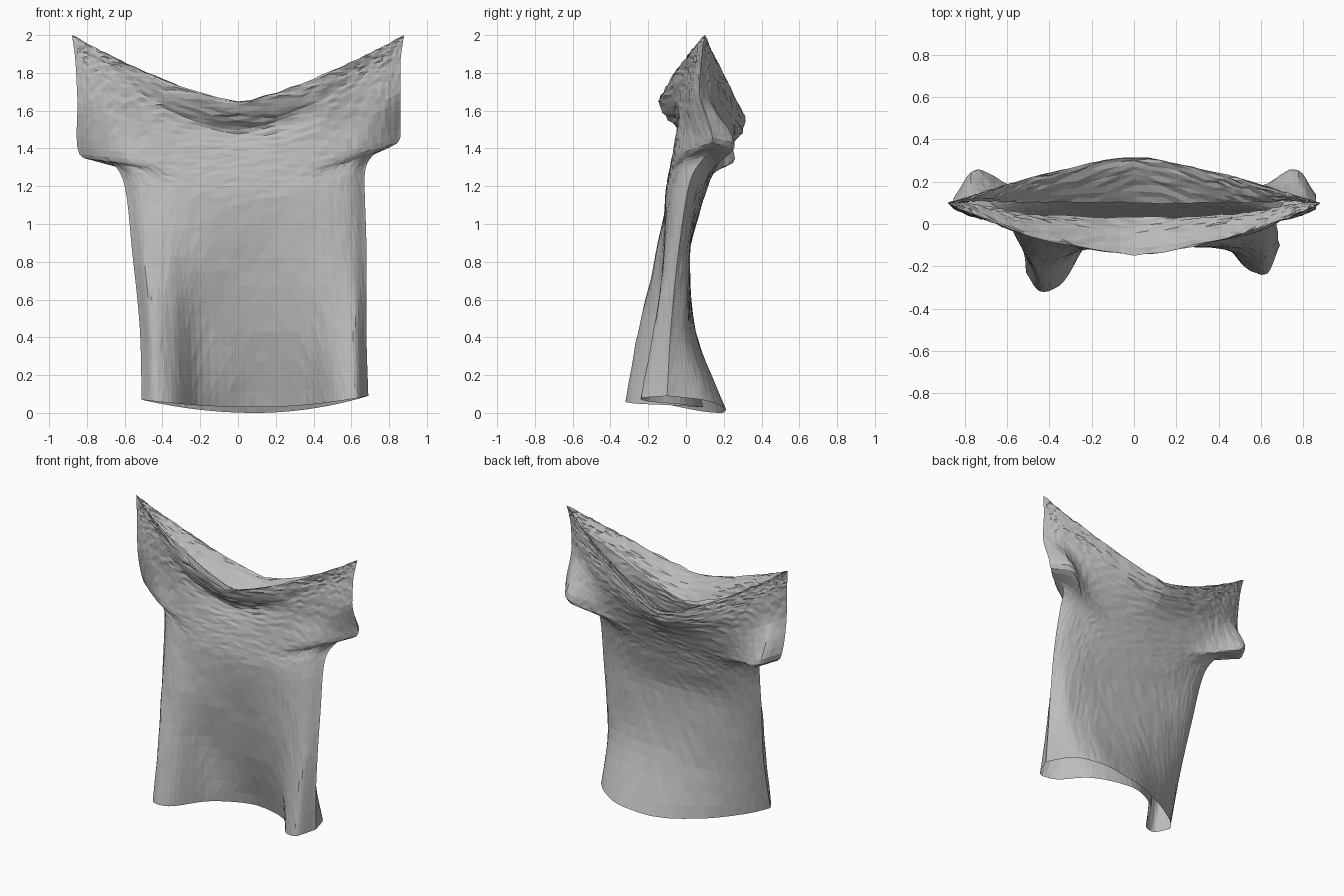
import bpy, bmesh, random

if "Cube" in bpy.data.objects:
    bpy.data.objects.remove(bpy.data.objects["Cube"])
random.seed(4)

# Side seams (x, y, z) from hem to shoulder tip, then turned inside the collar
RIGHT_SEAM = [(-.51, -.23, .07), (-.52, -.14, .45), (-.56, -.06, .85), (-.6, .02, 1.2),
              (-.68, .1, 1.33), (-.84, .13, 1.37), (-.85, .07, 1.65), (-.86, .08, 1.85),
              (-.87, .09, 1.94), (-.88, .1, 2), (-.86, .1, 1.97), (-.82, .1, 1.9)]
LEFT_SEAM = [(.69, -.1, .09), (.68, -.08, .45), (.68, -.04, .85), (.67, .02, 1.22),
             (.71, .1, 1.36), (.86, .14, 1.46), (.86, .07, 1.7), (.86, .08, 1.85),
             (.87, .09, 1.94), (.88, .1, 2), (.86, .1, 1.97), (.82, .1, 1.9)]

# Height of each level at the middle of the sheets
FRONT_Z = [.03, .43, .82, 1.1, 1.22, 1.32, 1.4, 1.48, 1.57, 1.65, 1.61, 1.53]
BACK_Z = [0, .43, .82, 1.05, 1.15, 1.26, 1.37, 1.44, 1.49, 1.56, 1.52, 1.43]

# Positions across a sheet, from right seam to left seam
NODES = [-1, -.88, -.7, -.45, 0, .45, .7, .88, 1]


def mirrored(*half):
    return half + half[-2::-1]


# Depth (y) of each level at the inner positions
FRONT_Y = [(-.32, -.27, -.04, .09, 0, -.19, -.24),
           (-.25, -.2, -.06, -.02, -.08, -.15, -.17),
           (-.15, -.16, -.12, -.08, -.11, -.12, -.1),
           mirrored(-.05, -.09, -.11, -.11),
           mirrored(0, -.05, -.09, -.1),
           mirrored(.06, -.03, -.07, -.08),
           mirrored(.03, 0, -.05, -.06),
           mirrored(.04, 0, -.04, -.035),
           mirrored(.05, 0, -.07, -.11),
           mirrored(.05, -.01, -.08, -.145),
           mirrored(.07, .03, .01, -.04),
           mirrored(.09, .06, .04, .03)]
BACK_Y = [(-.14, -.05, .05, .18, .21, .17, .08),
          (-.08, -.03, .01, .05, .05, .03, 0),
          (-.02, 0, .01, .02, .02, .02, 0),
          mirrored(.05, .06, .07, .07),
          mirrored(.12, .11, .1, .1),
          mirrored(.26, .18, .14, .14),
          mirrored(.14, .17, .19, .2),
          mirrored(.13, .18, .23, .26),
          mirrored(.13, .18, .24, .3),
          mirrored(.13, .18, .24, .315),
          mirrored(.12, .15, .19, .23),
          mirrored(.11, .1, .1, .1)]
STEPS = 5
COLS = 6 * (len(NODES) - 1)


def slope(a, b, c):
    return 0 if (b - a) * (c - b) <= 0 else (c - a) / 2


def blend(values, t):
    """Smooth interpolation of a list of numbers without overshoot."""
    last = len(values) - 1
    i = min(int(t), last - 1)
    t -= i
    b, c = values[i], values[i + 1]
    m1 = slope(values[i - 1], b, c) if i else c - b
    m2 = slope(b, c, values[i + 2]) if i < last - 1 else c - b
    return b + t * m1 + t * t * (3 * (c - b) - 2 * m1 - m2) + t ** 3 * (m1 + m2 - 2 * (c - b))


def blend_rows(rows, t):
    return [blend(column, t) for column in zip(*rows)]


def cloth_point(k, u, depths, heights):
    """Point at level k and position u along the nodes of one sheet."""
    right, left = blend_rows(RIGHT_SEAM, k), blend_rows(LEFT_SEAM, k)
    s = blend(NODES, u)
    x = right[0] + (left[0] - right[0]) * (s + 1) / 2
    y = blend([right[1], *blend_rows(depths, k), left[1]], u)
    upper = min(max((k - 4) / 4, 0), 1)
    mid = blend(heights, k)
    z = mid + ((right if s < 0 else left)[2] - mid) * abs(s) ** (2 - .62 * upper)
    # Fine creasing, stronger around the collar
    if abs(s) < 1:
        amount = .002 + .003 * upper
        y += random.uniform(-amount, amount)
        z += random.uniform(-amount, amount) * upper
    return x, y, z


def make_rows(depths, heights):
    return [[cloth_point(row / STEPS, 8 * i / COLS, depths, heights) for i in range(COLS + 1)]
            for row in range((len(heights) - 1) * STEPS + 1)]


# Front and back sheets share the seams; hem and neck stay open
bm = bmesh.new()
front = [[bm.verts.new(p) for p in row] for row in make_rows(FRONT_Y, FRONT_Z)]
back = [[seam[0], *(bm.verts.new(p) for p in row[1:-1]), seam[-1]]
        for row, seam in zip(make_rows(BACK_Y, BACK_Z), front)]
for sheet, order in ((front, 1), (back, -1)):
    for low, high in zip(sheet, sheet[1:]):
        for i in range(COLS):
            bm.faces.new((low[i], low[i + 1], high[i + 1], high[i])[::order])
bmesh.ops.triangulate(bm, faces=bm.faces[:])

mesh = bpy.data.meshes.new("draped_shirt")
bm.to_mesh(mesh)
bm.free()
shirt = bpy.data.objects.new("draped_shirt", mesh)
bpy.context.collection.objects.link(shirt)

# Plain grey fabric
grey = (.5, .5, .5, 1)
fabric = bpy.data.materials.new("grey_fabric")
fabric.use_nodes = True
fabric.diffuse_color = grey
shader = fabric.node_tree.nodes["Principled BSDF"]
shader.inputs["Base Color"].default_value = grey
shader.inputs["Roughness"].default_value = .9
mesh.materials.append(fabric)
